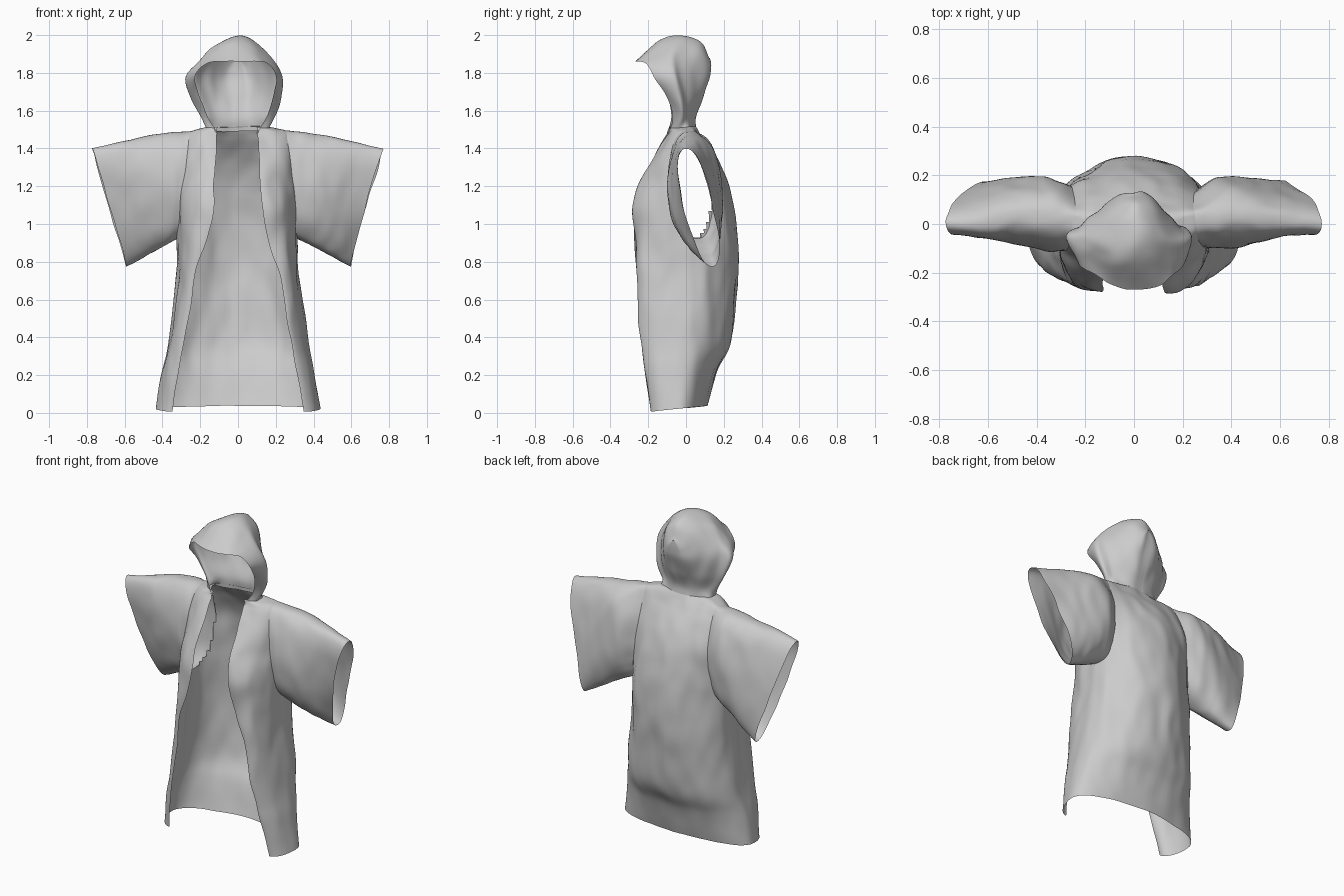
import bpy, bmesh
from math import sin, cos, pi, copysign
from mathutils import Vector, noise
from mathutils.bvhtree import BVHTree

if "Cube" in bpy.data.objects:
    bpy.data.objects.remove(bpy.data.objects["Cube"])


def spline(pts, n):
    """Smooth curve through points, n steps per span."""
    out = []
    for i in range(len(pts) - 1):
        b, c = pts[i], pts[i + 1]
        a = pts[i - 1] if i else b * 2 - c
        d = pts[i + 2] if i + 2 < len(pts) else c * 2 - b
        for k in range(n):
            t = k / n
            out.append(0.5 * (2 * b + (c - a) * t + (2 * a - 5 * b + 4 * c - d) * t * t
                              + (3 * b - a - 3 * c + d) * t ** 3))
    return out + [pts[-1].copy()]


def flip(p):
    return Vector((-p.x, p.y, p.z))


def cloth(rows, nu, nv):
    """Smooth sheet through rows of points."""
    rows = [spline(r, nu) if nu > 1 else r for r in rows]
    cols = [spline(list(c), nv) for c in zip(*rows)]
    bm = bmesh.new()
    v = [[bm.verts.new(p) for p in c] for c in cols]
    for i in range(len(v) - 1):
        for j in range(len(v[0]) - 1):
            bm.faces.new((v[i][j], v[i + 1][j], v[i + 1][j + 1], v[i][j + 1]))
    bmesh.ops.remove_doubles(bm, verts=bm.verts, dist=0.0005)
    bmesh.ops.recalc_face_normals(bm, faces=bm.faces)
    return bm


def inside(p, ring):
    """Is p within the ring, seen from the side?"""
    hit = False
    for a, b in zip(ring, ring[1:]):
        if (a.z > p.z) != (b.z > p.z):
            if p.y < a.y + (p.z - a.z) / (b.z - a.z) * (b.y - a.y):
                hit = not hit
    return hit


def finish(name, bm):
    """Add soft folds, shared by all parts so that seams stay closed."""
    for vert in bm.verts:
        p = vert.co.copy()
        f = noise.noise_vector(Vector((p.x * 6, p.y * 6, p.z * 2.6))) * 0.016
        f += noise.noise_vector(Vector((p.x * 14, p.y * 14, p.z * 6 + 5))) * 0.008
        vert.co += Vector((f.x, f.y, f.z * 0.3)) * min(1, 0.4 + p.z)
    me = bpy.data.meshes.new(name)
    bm.to_mesh(me)
    bm.free()
    me.shade_smooth()
    ob = bpy.data.objects.new(name, me)
    bpy.context.collection.objects.link(ob)
    return ob


# Robe body: height, opening x, front y, half width, side y, back y
levels = [
    (0.007, .35, -.19, .435, -.03, .11),
    (0.22, .315, -.22, .40, -.02, .165),
    (0.38, .285, -.235, .37, 0, .235),
    (0.70, .225, -.26, .33, 0, .27),
    (0.95, .155, -.275, .32, 0, .27),
    (1.10, .13, -.28, .32, .01, .25),
    (1.25, .115, -.22, .32, .03, .205),
    (1.38, .11, -.155, .315, .03, .14),
    (1.45, .11, -.115, .30, .03, .095),
    (1.485, .11, -.095, .265, .03, .07),
    (1.505, .11, -.09, .20, .02, .055),
    (1.515, .105, -.09, .15, 0, .048),
]
N = 22
rows = []
for i, (z, ex, fy, w, sy, by) in enumerate(levels):
    half = []
    for k in range(N):
        a = k / N * pi / 2
        half.append(Vector((ex + (w - ex) * sin(a), fy + (sy - fy) * (1 - cos(a)), z)))
    for k in range(N + 1):
        a = k / N * pi / 2
        half.append(Vector((w * cos(a), sy + (by - sy) * sin(a), z)))
    if i == 0:
        for p in half:
            p.z += 0.03 * (p.y + 0.19) / 0.3
    rows.append(half + [flip(p) for p in reversed(half[:-1])])
body = cloth(rows, 1, 9)
tree = BVHTree.FromBMesh(body)

# Sleeves: top point, bottom point, half depth from armhole to cuff
stations = [
    ((.25, .03, 1.50), (.315, .05, .92), .14),
    ((.36, .03, 1.485), (.37, .06, .89), .145),
    ((.52, .02, 1.46), (.47, .09, .835), .125),
    ((.765, .00, 1.40), (.595, .135, .775), .08),
]
rings = []
for top, bottom, d in stations:
    top, bottom = Vector(top), Vector(bottom)
    ring = []
    for k in range(65):
        a = k / 64 * 2 * pi
        s = copysign(abs(sin(a)) ** 0.85, sin(a))
        ring.append((top + bottom) / 2 + (top - bottom) / 2 * cos(a) + Vector((0, d * s, 0)))
    rings.append(ring)
rings[0] = [tree.find_nearest(p)[0] for p in rings[0]]
for name, side in (("left_sleeve", 1), ("right_sleeve", -1)):
    finish(name, cloth([[p if side > 0 else flip(p) for p in r] for r in rings], 1, 8))

# Armholes cut into the body within the sleeve seams
hole = [f for f in body.faces if abs(f.calc_center_median().x) > .15
        and all(inside(v.co, rings[0]) for v in f.verts)]
bmesh.ops.delete(body, geom=hole, context='FACES')
finish("robe_body", body)

# Hood: arcs from crown to collar, from the brim to the back seam
arcs = [
    [(0, -.275, 1.86), (.09, -.255, 1.862), (.155, -.21, 1.85), (.195, -.165, 1.78),
     (.19, -.10, 1.69), (.16, -.075, 1.58), (.105, -.10, 1.48)],
    [(0, -.16, 1.965), (.09, -.15, 1.94), (.17, -.10, 1.88), (.235, -.06, 1.78),
     (.23, -.035, 1.66), (.19, -.03, 1.56), (.14, -.075, 1.475)],
    [(0, -.05, 2.0), (.08, -.05, 1.965), (.14, -.04, 1.91), (.19, -.02, 1.80),
     (.185, 0, 1.66), (.155, 0, 1.56), (.17, 0, 1.495)],
    [(0, .07, 1.965), (.06, .065, 1.94), (.11, .06, 1.88), (.14, .05, 1.78),
     (.13, .05, 1.66), (.10, .035, 1.56), (.12, .035, 1.49)],
    [(0, .12, 1.88), (.03, .122, 1.86), (.05, .122, 1.82), (.06, .117, 1.76),
     (.055, .09, 1.66), (.045, .048, 1.56), (.05, .05, 1.49)],
]
arcs.append([(0, y + .004, z) for x, y, z in arcs[-1]])
hood_rows = []
for arc in arcs:
    right = [Vector(p) for p in arc]
    left = [flip(p) for p in right]
    for p in left:  # the hood sags wider on one side
        p.x *= 1 + 0.16 * max(0, 1 - abs(p.z - 1.78) / 0.2)
    hood_rows.append(left[:0:-1] + right)
finish("hood", cloth(hood_rows, 6, 6))
